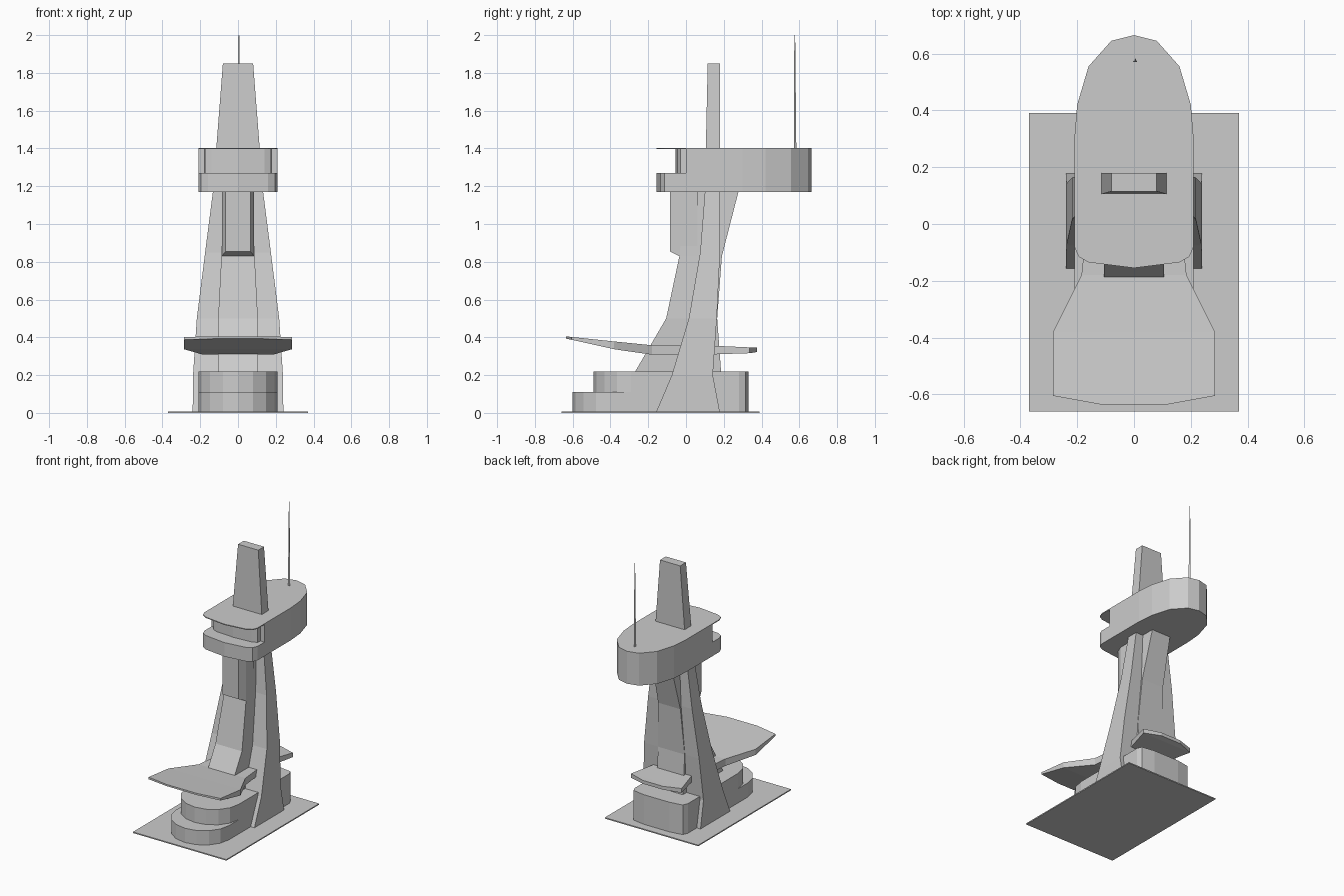
import bpy, bmesh, math

old = bpy.data.objects.get("Cube")
if old:
    bpy.data.objects.remove(old, do_unlink=True)

grey = bpy.data.materials.new("light_grey")
grey.use_nodes = True
COLOUR = (0.6, 0.6, 0.6, 1)
grey.diffuse_color = COLOUR
grey.node_tree.nodes["Principled BSDF"].inputs["Base Color"].default_value = COLOUR


def finish(name, bm):
    bmesh.ops.recalc_face_normals(bm, faces=bm.faces)
    mesh = bpy.data.meshes.new(name)
    bm.to_mesh(mesh)
    bm.free()
    mesh.materials.append(grey)
    obj = bpy.data.objects.new(name, mesh)
    bpy.context.collection.objects.link(obj)
    return obj


def loft(name, axis, sections):
    """Rectangular sections (position, half width, low, high) joined along y or z."""
    bm = bmesh.new()
    rings = []
    for t, w, lo, hi in sections:
        corners = [(-w, lo), (w, lo), (w, hi), (-w, hi)]
        rings.append([bm.verts.new((x, v, t) if axis == "z" else (x, t, v))
                      for x, v in corners])
    for a, b in zip(rings, rings[1:]):
        for i in range(4):
            j = (i + 1) % 4
            bm.faces.new((a[i], a[j], b[j], b[i]))
    bm.faces.new(rings[0])
    bm.faces.new(rings[-1])
    return finish(name, bm)


def slab(name, half, low, high):
    """Extrude an outline given for the +x half, front to back, mirrored."""
    outline = half + [(-x, y) for x, y in reversed(half) if x > 0]
    bm = bmesh.new()
    face = bm.faces.new([bm.verts.new((x, y, low)) for x, y in outline])
    top = bmesh.ops.extrude_face_region(bm, geom=[face])["geom"]
    bmesh.ops.translate(bm, vec=(0, 0, high - low),
                        verts=[v for v in top if isinstance(v, bmesh.types.BMVert)])
    return finish(name, bm)


def rounded_front(width, front, depth, steps=4):
    """Half ellipse nose from the centre line out to full width."""
    return [(width * math.sin(a), front + depth * (1 - math.cos(a)))
            for a in (math.pi / 2 * i / steps for i in range(steps + 1))]


# Ground plate
slab("base_plate", [(0.37, -0.66), (0.37, 0.39)], 0, 0.008)

# Stepped podium
back = [(0.21, 0.28), (0.195, 0.315), (0.1, 0.33)]
slab("podium_upper", rounded_front(0.21, -0.49, 0.2) + back, 0.002, 0.22)
slab("podium_front_step", rounded_front(0.21, -0.60, 0.2) + [(0.21, -0.22)], 0.002, 0.11)

# Tapering mast that flares at the foot and pierces the cabin
loft("mast", "z", [
    (0, 0.24, -0.16, 0.18), (0.2, 0.238, -0.075, 0.142), (0.5, 0.218, 0.015, 0.163),
    (0.85, 0.174, 0.075, 0.18), (1.17, 0.133, 0.1, 0.18), (1.4, 0.115, 0.105, 0.18),
    (1.85, 0.08, 0.115, 0.18)])

# Central column, leaning forward at the foot and back at the top
loft("column", "z", [
    (0.2, 0.105, -0.28, 0.187), (0.5, 0.105, -0.105, 0.165),
    (0.83, 0.088, -0.035, 0.19), (1.18, 0.075, 0, 0.28)])
loft("column_front_bay", "y", [
    (-0.085, 0.065, 0.855, 1.18), (-0.035, 0.086, 0.83, 1.18), (0.06, 0.086, 0.83, 1.18)])

# Canopy sweeping up at the front, with a short flared tail
loft("canopy", "y", [
    (-0.635, 0.12, 0.393, 0.405), (-0.605, 0.285, 0.387, 0.402),
    (-0.38, 0.285, 0.337, 0.378), (-0.18, 0.185, 0.308, 0.358),
    (0.15, 0.15, 0.31, 0.355), (0.335, 0.2, 0.316, 0.347), (0.375, 0.08, 0.322, 0.346)])

# Cabin: parapet, recessed window band, rear body and thin roof
nose = [(0, -0.155), (0.16, -0.135), (0.195, -0.115), (0.21, -0.08)]
tail = [(0.21, 0.3), (0.2, 0.42), (0.16, 0.555), (0.08, 0.645), (0, 0.665)]
slab("cabin_floor", nose + [(0.21, 0)] + tail, 1.17, 1.27)
slab("cabin_window_band", [(0, -0.055), (0.14, -0.045), (0.175, -0.03), (0.18, 0.02)], 1.26, 1.398)
slab("cabin_body", [(0.21, 0)] + tail, 1.27, 1.398)
slab("cabin_roof", nose + tail, 1.396, 1.402)

# Antenna
bm = bmesh.new()
bmesh.ops.create_cone(bm, cap_ends=True, segments=3, radius1=0.009, radius2=0.003, depth=0.6)
bmesh.ops.translate(bm, verts=bm.verts, vec=(0.004, 0.575, 1.7))
finish("antenna", bm)
